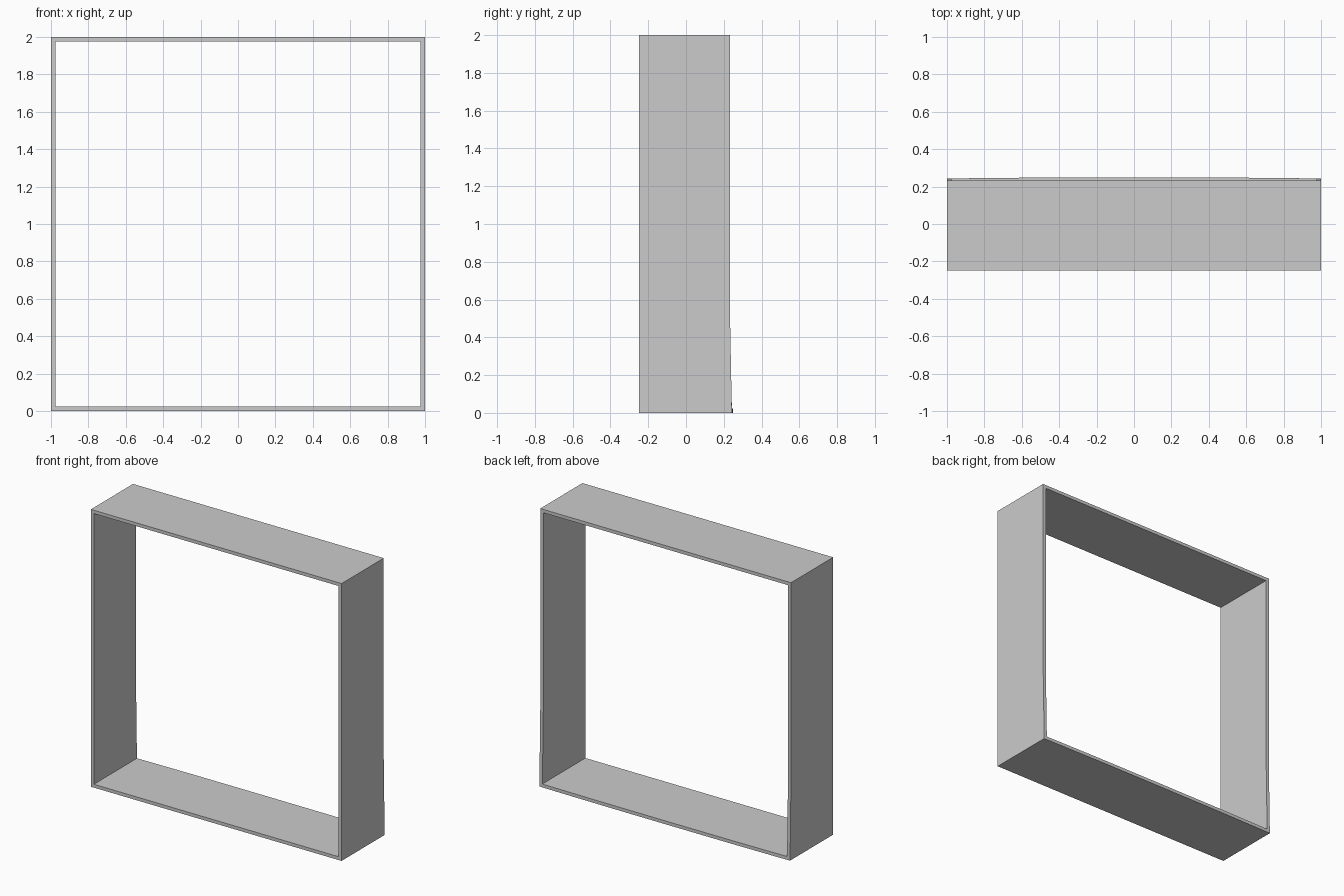
import bpy, bmesh

if "Cube" in bpy.data.objects:
    bpy.data.objects.remove(bpy.data.objects["Cube"])

T = 0.024        # wall thickness
FRONT = -0.248

# Half outline (x, z, back-edge y): bottom centre, right corner, up to top centre
half = [(0, 0, 0.249), (0.54, 0, 0.248), (0.85, 0, 0.245), (1, 0, 0.243),
        (1, 0.1, 0.241), (1, 0.25, 0.238), (1, 0.41, 0.235), (1, 0.57, 0.232),
        (1, 2, 0.232), (0, 2, 0.232)]
loop = half + [(-x, z, y) for x, z, y in reversed(half[1:-1])]

# Open square frame: mitred ring with a slightly flared lower back edge
bm = bmesh.new()
rings = []
for x, z, y in loop:
    xi = max(-1 + T, min(1 - T, x))
    zi = max(T, min(2 - T, z))
    rings.append([bm.verts.new(p) for p in
                  ((x, FRONT, z), (x, y, z), (xi, y, zi), (xi, FRONT, zi))])
for a, b in zip(rings, rings[1:] + rings[:1]):
    for k in range(4):
        j = (k + 1) % 4
        bm.faces.new((a[k], a[j], b[j], b[k]))
bmesh.ops.recalc_face_normals(bm, faces=bm.faces)

mesh = bpy.data.meshes.new("square_frame")
bm.to_mesh(mesh)
bm.free()
bpy.context.collection.objects.link(bpy.data.objects.new("square_frame", mesh))
